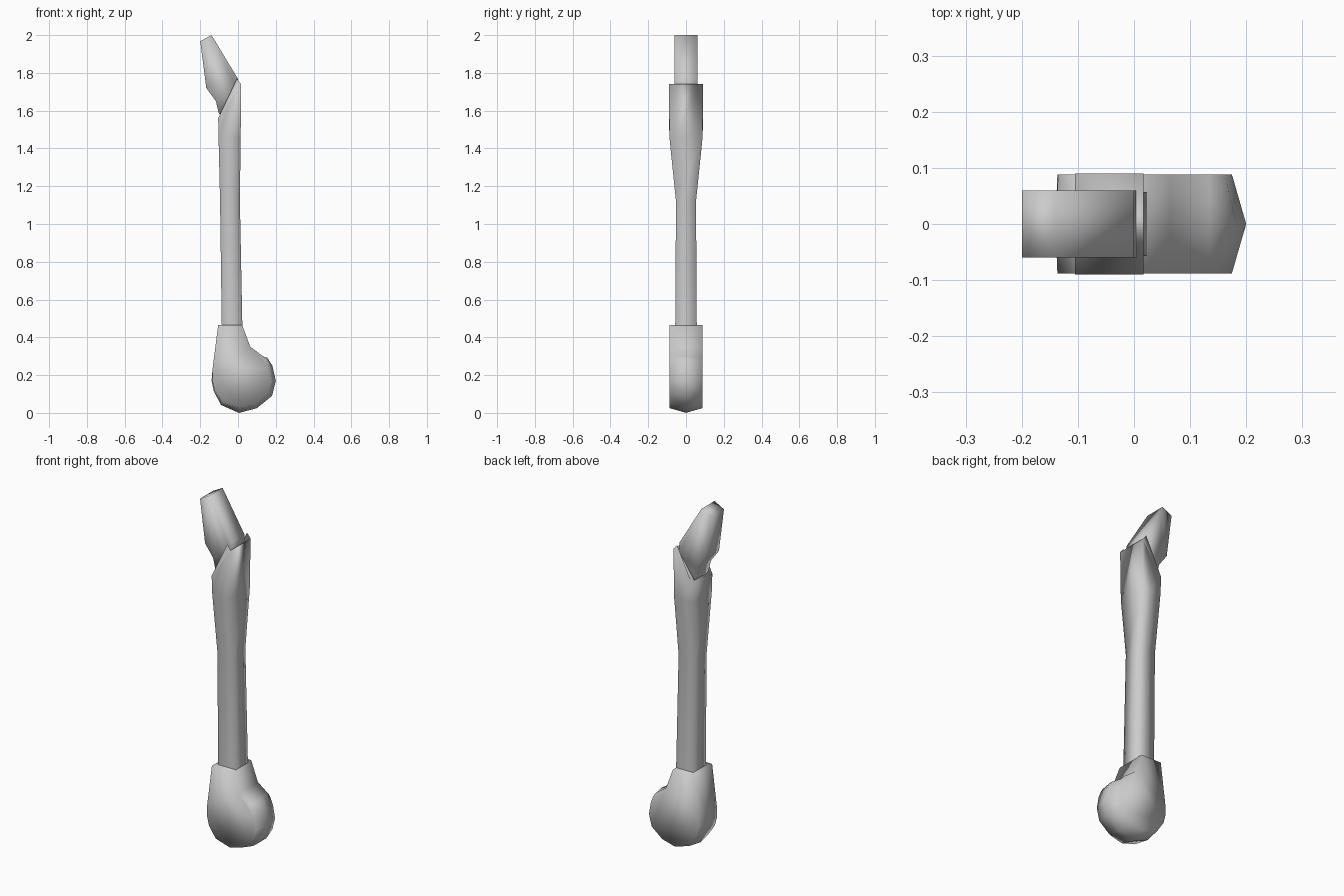
import bpy, bmesh

if "Cube" in bpy.data.objects:
    bpy.data.objects.remove(bpy.data.objects["Cube"])


def loft(name, rings):
    """Skin a list of equal-length closed rings and cap both ends."""
    bm = bmesh.new()
    vs = [[bm.verts.new(p) for p in ring] for ring in rings]
    n = len(vs[0])
    for a, b in zip(vs, vs[1:]):
        for i in range(n):
            j = (i + 1) % n
            bm.faces.new((a[i], a[j], b[j], b[i]))
    bm.faces.new(vs[0])
    bm.faces.new(vs[-1])
    bmesh.ops.recalc_face_normals(bm, faces=bm.faces)
    for f in bm.faces:
        f.smooth = True
    me = bpy.data.meshes.new(name)
    bm.to_mesh(me)
    bm.free()
    ob = bpy.data.objects.new(name, me)
    bpy.context.collection.objects.link(ob)
    return ob


# Rounded foot housing: (x, z, inset) where inset pulls the rim in at the sides,
# leaving a ridge along the middle
profile = [(-0.105, 0.465, 0), (0.022, 0.465, 0), (0.065, 0.35, 0),
           (0.135, 0.298, 0), (0.155, 0.292, 0.08), (0.182, 0.25, 0.13),
           (0.2, 0.17, 0.15), (0.18, 0.09, 0.15), (0.1, 0.025, 0.15),
           (0.005, 0.0, 0.15), (-0.09, 0.042, 0.08), (-0.128, 0.115, 0.03),
           (-0.14, 0.17, 0.02), (-0.135, 0.23, 0)]
CX, CZ = 0.03, 0.17
side = [(x + (CX - x) * k, z + (CZ - z) * k) for x, z, k in profile]
loft("foot_housing", [
    [(x, -0.088, z) for x, z in side],
    [(x, 0, z) for x, z, k in profile],
    [(x, 0.088, z) for x, z in side],
])

# Shaft flaring into a slanted upper collar: left / middle / right points and half depth
sections = [
    (((-0.085, 0.36), (-0.03, 0.36), (0.03, 0.36)), 0.057),
    (((-0.086, 0.465), (-0.03, 0.465), (0.023, 0.465)), 0.057),
    (((-0.095, 1.12), (-0.04, 1.12), (0.01, 1.12)), 0.053),
    (((-0.103, 1.46), (-0.04, 1.46), (0.014, 1.46)), 0.088),
    (((-0.105, 1.56), (-0.006, 1.768), (0.017, 1.74)), 0.09),
]
loft("shaft", [[(x, -h, z) for x, z in pts] + [(x, h, z) for x, z in reversed(pts)]
               for pts, h in sections])

# Bent tip set into the collar
tip = [(-0.2, 1.968), (-0.14, 2.0), (0.0, 1.768), (0.005, 1.7),
       (-0.08, 1.55), (-0.103, 1.59), (-0.117, 1.65), (-0.168, 1.72)]
loft("tip", [[(x, y, z) for x, z in tip] for y in (-0.06, 0.06)])
